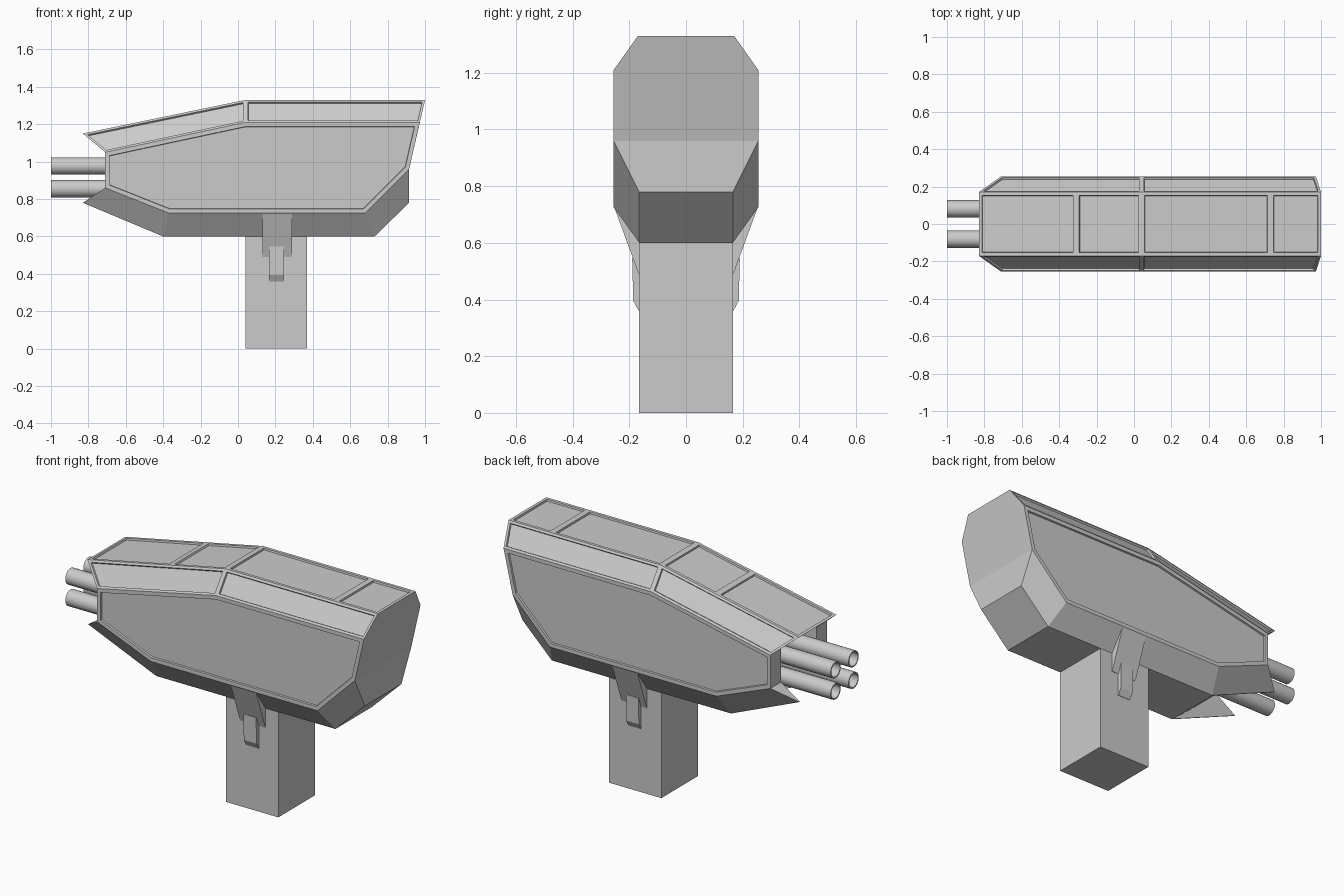
import bpy, bmesh, math
from mathutils import Matrix, Vector

if "Cube" in bpy.data.objects:
    bpy.data.objects.remove(bpy.data.objects["Cube"])


def finish(bm, name):
    bmesh.ops.recalc_face_normals(bm, faces=bm.faces)
    me = bpy.data.meshes.new(name)
    bm.to_mesh(me)
    bm.free()
    ob = bpy.data.objects.new(name, me)
    bpy.context.collection.objects.link(ob)
    return ob


def prism(name, pts, axis, a, b):
    """Extrude a 2D profile: axis 'y' takes (x, z) points, axis 'x' takes (y, z)."""
    bm = bmesh.new()
    place = (lambda p, t: (p[0], t, p[1])) if axis == 'y' else (lambda p, t: (t, p[0], p[1]))
    f = bm.faces.new([bm.verts.new(place(p, a)) for p in pts])
    ext = bmesh.ops.extrude_face_region(bm, geom=[f])
    move = Vector((0, b - a, 0)) if axis == 'y' else Vector((b - a, 0, 0))
    bmesh.ops.translate(bm, vec=move, verts=[v for v in ext['geom'] if isinstance(v, bmesh.types.BMVert)])
    return finish(bm, name)


# Housing: profile lines in (x, z), each at its own half width
LINES = {
    'roof': (0.17, [(-0.83, 1.15), (-0.31, 1.2576), (0.04, 1.33), (0.73, 1.33), (1.0, 1.33)]),
    'shoulder': (0.255, [(-0.71, 1.05), (0.04, 1.21), (0.972, 1.21)]),
    'lower': (0.255, [(-0.71, 0.86), (-0.37, 0.725), (0.68, 0.725), (0.915, 0.96)]),
    'base': (0.165, [(-0.83, 0.78), (-0.40, 0.60), (0.73, 0.60), (0.915, 0.78)]),
}
bm = bmesh.new()
R, S, L, B = ([[bm.verts.new((x, s * w, z)) for x, z in pts] for s in (-1, 1)]
              for w, pts in LINES.values())
side_panels, shoulder_panels, roof_panels = [], [], []
for i in (0, 1):
    r, s, l, b = R[i], S[i], L[i], B[i]
    side_panels.append(bm.faces.new(s + l[::-1]))
    shoulder_panels.append(bm.faces.new(r[:3] + [s[1], s[0]]))
    shoulder_panels.append(bm.faces.new(r[2:] + [s[2], s[1]]))
    for k in range(3):
        bm.faces.new((l[k], l[k + 1], b[k + 1], b[k]))


def across(line, a, b):
    return bm.faces.new((line[0][a], line[0][b], line[1][b], line[1][a]))


roof_panels = [across(R, k, k + 1) for k in range(4)]
for k in range(3):
    across(B, k, k + 1)
# front and rear closing faces
for p, q in ((R, S), (S, L), (L, B)):
    bm.faces.new((p[0][0], p[1][0], q[1][0], q[0][0]))
bm.faces.new((R[0][-1], R[1][-1], S[1][-1], L[1][-1], L[0][-1], S[0][-1]))
bm.faces.new((L[0][-1], L[1][-1], B[1][-1], B[0][-1]))
bmesh.ops.recalc_face_normals(bm, faces=bm.faces)
# recessed panels: narrow border, then a stepped-in face
for faces, border in ((side_panels, 0.022), (shoulder_panels, 0.013), (roof_panels, 0.017)):
    bmesh.ops.inset_individual(bm, faces=faces, thickness=border, use_even_offset=True)
    bmesh.ops.inset_individual(bm, faces=faces, thickness=0.002, depth=-0.01, use_even_offset=True)
housing = finish(bm, "housing")

# Open muzzle bay under the roof and chin
cutter = prism("bay_cutter", [(-0.9, 1.116), (-0.55, 1.188), (-0.55, 0.726), (-0.405, 0.604),
                              (-0.405, 0.55), (-0.9, 0.55)], 'y', -0.16, 0.16)
cutter.hide_render = True
mod = housing.modifiers.new("bay", 'BOOLEAN')
mod.operation = 'DIFFERENCE'
mod.solver = 'EXACT'
mod.object = cutter
bpy.context.view_layer.objects.active = housing
bpy.ops.object.modifier_apply(modifier=mod.name)
bpy.data.objects.remove(cutter)

# Four hollow barrels
for row, z in (("lower", 0.855), ("upper", 0.977)):
    for side, y in (("front", -0.081), ("back", 0.081)):
        bm = bmesh.new()
        bmesh.ops.create_cone(bm, cap_ends=True, segments=24, radius1=0.046, radius2=0.046, depth=0.46,
                              matrix=Matrix.Translation((-0.77, y, z)) @ Matrix.Rotation(math.pi / 2, 4, 'Y'))
        cap = min(bm.faces, key=lambda f: f.calc_center_median().x)
        bmesh.ops.inset_individual(bm, faces=[cap], thickness=0.007)
        bore = bmesh.ops.extrude_discrete_faces(bm, faces=[cap])['faces'][0]
        bmesh.ops.translate(bm, vec=(0.4, 0, 0), verts=bore.verts)
        ob = finish(bm, f"{row}_{side}_barrel")
        bpy.ops.object.select_all(action='DESELECT')
        ob.select_set(True)
        bpy.context.view_layer.objects.active = ob
        bpy.ops.object.shade_smooth_by_angle(angle=math.radians(35))

# Pillar with a bracket and latch on both sides
prism("pillar", [(0.04, 0), (0.37, 0), (0.37, 0.605), (0.04, 0.605)], 'y', -0.165, 0.165)
for side, s in (("front", -1), ("back", 1)):
    prism(f"{side}_bracket", [(s * y, z) for y, z in ((0.16, 0.725), (0.253, 0.725), (0.167, 0.49), (0.16, 0.49))],
          'x', 0.13, 0.29)
    prism(f"{side}_latch", [(s * y, z) for y, z in ((0.16, 0.545), (0.19, 0.545), (0.186, 0.395), (0.167, 0.36), (0.16, 0.36))],
          'x', 0.167, 0.247)
